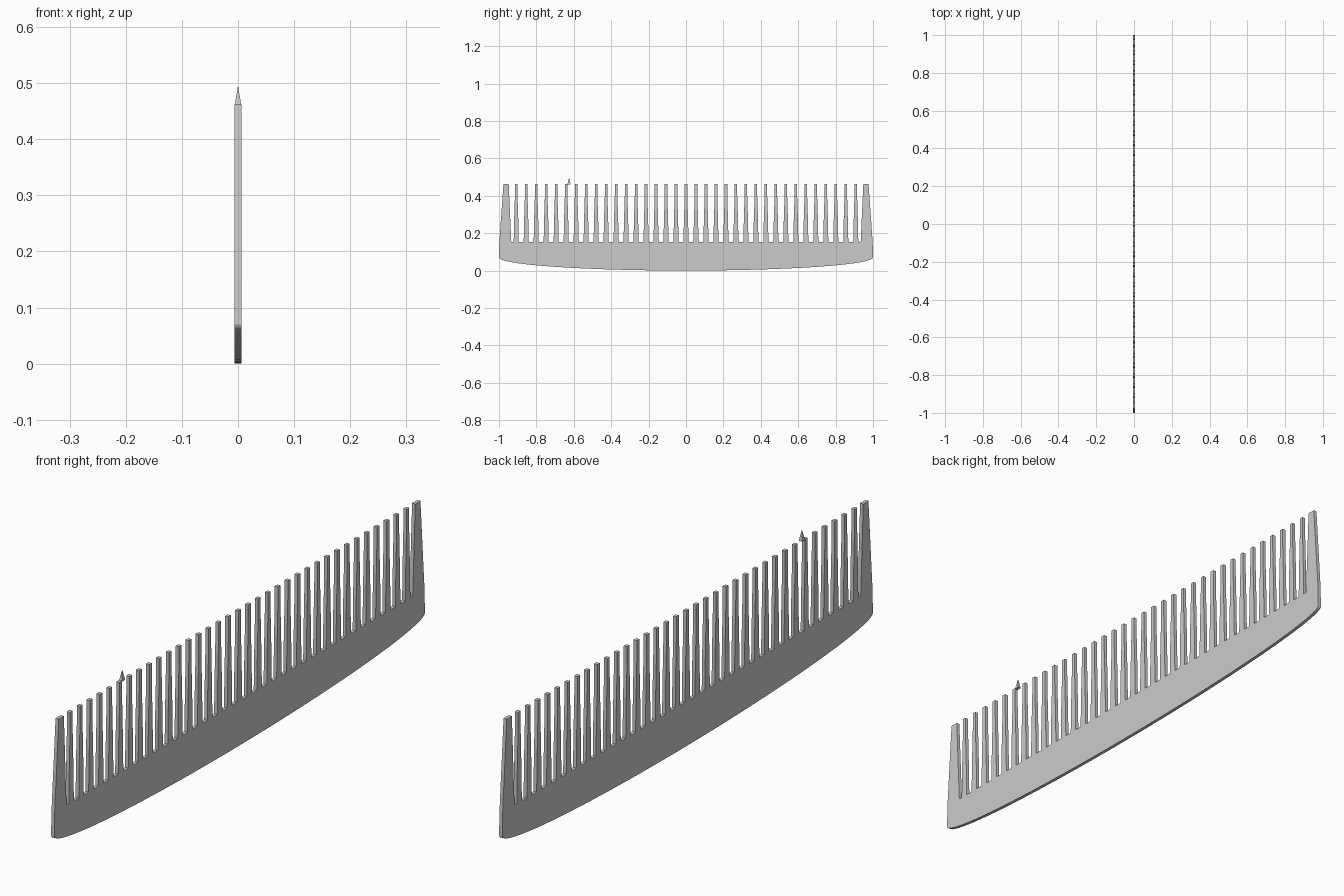
import bpy, bmesh, math

if "Cube" in bpy.data.objects:
    bpy.data.objects.remove(bpy.data.objects["Cube"])

HALF = 0.006      # half thickness
TOP = 0.462       # tooth tips
ROOT = 0.152      # top of the spine
N = 35            # fine teeth
PITCH = 0.0534


def extrude_profile(name, pts):
    """Closed (y, z) outline extruded through the thickness."""
    bm = bmesh.new()
    face = bm.faces.new([bm.verts.new((-HALF, y, z)) for y, z in pts])
    ext = bmesh.ops.extrude_face_region(bm, geom=[face])
    moved = [v for v in ext["geom"] if isinstance(v, bmesh.types.BMVert)]
    bmesh.ops.translate(bm, verts=moved, vec=(2 * HALF, 0, 0))
    bmesh.ops.recalc_face_normals(bm, faces=bm.faces)
    mesh = bpy.data.meshes.new(name)
    bm.to_mesh(mesh)
    bm.free()
    ob = bpy.data.objects.new(name, mesh)
    bpy.context.collection.objects.link(ob)
    return ob


# Curved lower edge of the spine, left to right
outline = []
for i in range(41):
    a = math.pi * i / 40
    y = -math.cos(a)
    outline.append((y, 0.07 * (1 - math.sin(a))))

# Right guard tooth, fine teeth from right to left, left guard tooth
outline += [(0.998, ROOT), (0.976, TOP), (0.948, TOP), (0.934, ROOT)]
tooth = [(0.0135, ROOT), (0.0115, 0.26), (0.007, 0.40), (0.007, TOP)]
for i in reversed(range(N)):
    c = (i - (N - 1) / 2) * PITCH
    outline += [(c + w, z) for w, z in tooth]
    outline += [(c - w, z) for w, z in reversed(tooth)]
outline += [(-0.934, ROOT), (-0.948, TOP), (-0.976, TOP), (-0.998, ROOT)]
extrude_profile("comb_body", outline)

# Small pointed spike beside one tooth tip
bm = bmesh.new()
base = [bm.verts.new((x, y, 0.46)) for x, y in
        ((-HALF, -0.634), (HALF, -0.634), (HALF, -0.617), (-HALF, -0.617))]
apex = bm.verts.new((0, -0.625, 0.496))
bm.faces.new(base)
for i in range(4):
    bm.faces.new((base[i], base[(i + 1) % 4], apex))
bmesh.ops.recalc_face_normals(bm, faces=bm.faces)
mesh = bpy.data.meshes.new("tip_spike")
bm.to_mesh(mesh)
bm.free()
bpy.context.collection.objects.link(bpy.data.objects.new("tip_spike", mesh))
